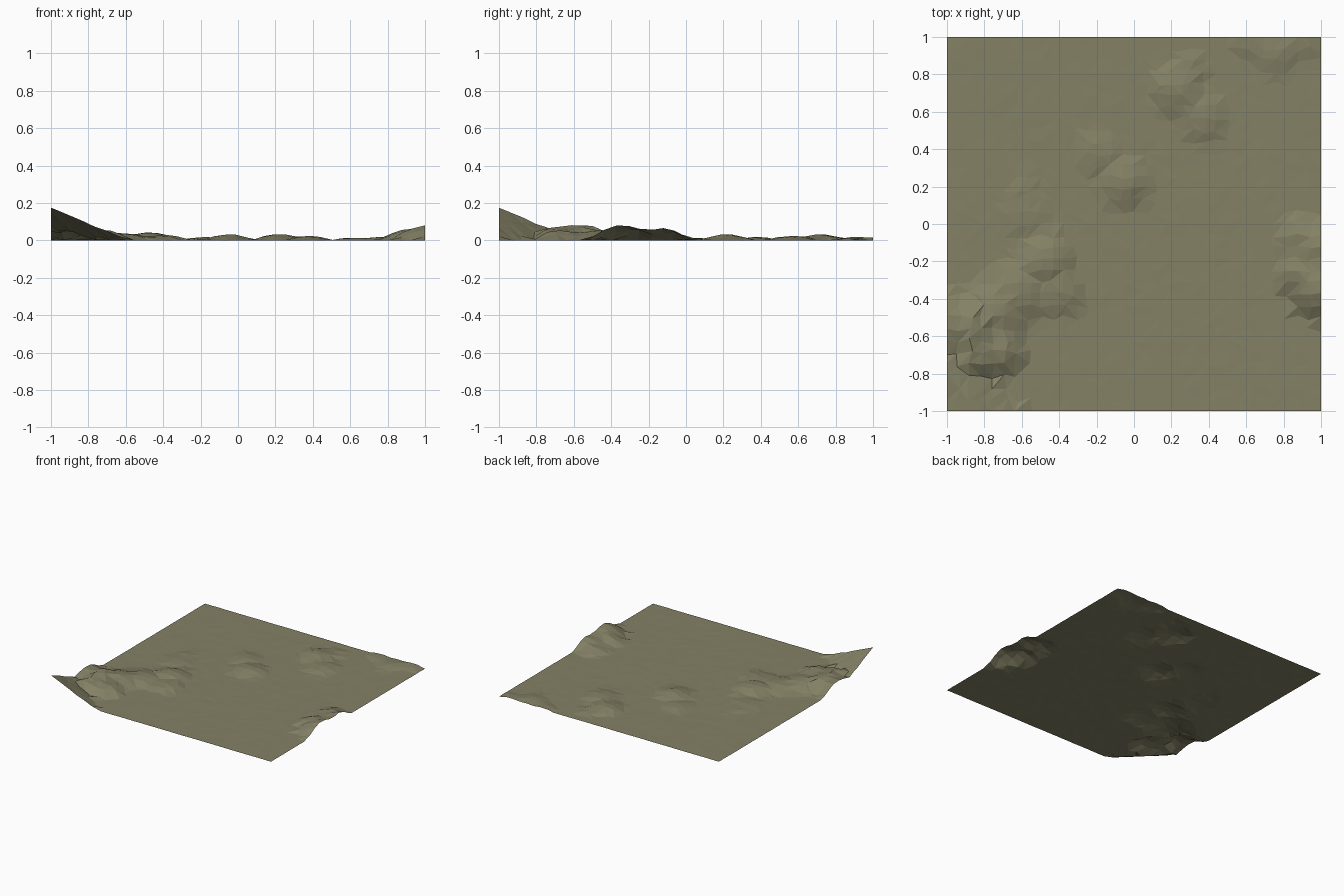
import bpy, bmesh, math, random

random.seed(7)
N = 32                       # grid cells per side

# Knolls: x, y, height, radius
KNOLLS = [
    # long ridge at the left front
    (-1.00, -0.55, 0.075, 0.20), (-0.88, -0.56, 0.085, 0.18),
    (-0.86, -0.70, 0.075, 0.14), (-0.72, -0.68, 0.060, 0.14),
    (-0.75, -0.48, 0.055, 0.20), (-0.62, -0.36, 0.040, 0.19),
    (-0.47, -0.20, 0.042, 0.17), (-0.39, -0.36, 0.030, 0.14),
    (-0.58, 0.05, 0.014, 0.14), (-0.60, 0.17, 0.010, 0.10),
    # knolls through the middle and back
    (-0.18, 0.38, 0.019, 0.13), (-0.05, 0.22, 0.033, 0.15),
    (0.22, 0.72, 0.034, 0.15), (0.30, 0.84, 0.014, 0.10),
    (0.37, 0.57, 0.025, 0.15),
    (0.60, 0.98, 0.016, 0.10), (0.76, 0.92, 0.018, 0.14),
    (0.90, 0.98, 0.016, 0.12),
    # bank on the right edge
    (1.00, -0.34, 0.080, 0.19), (0.90, -0.26, 0.060, 0.14),
    (1.00, -0.13, 0.066, 0.16), (0.89, -0.07, 0.040, 0.13),
]


def height(x, y):
    # raised front left corner
    z = max(0.0, 0.175 - 0.42 * ((x + 1) + (y + 1)))
    for kx, ky, h, r in KNOLLS:
        d = math.hypot(x - kx, y - ky) / r
        if d < 1:
            z = max(z, h * (1 - d * d) ** 1.2)
    return z


# Ground sheet: jittered grid with faceted triangles
bm = bmesh.new()
step = 2 / N
grid = []
for j in range(N + 1):
    row = []
    for i in range(N + 1):
        x, y = -1 + i * step, -1 + j * step
        if 0 < i < N:
            x += random.uniform(-0.25, 0.25) * step
        if 0 < j < N:
            y += random.uniform(-0.25, 0.25) * step
        z = height(x, y)
        z += random.uniform(0, 0.0015) + (random.uniform(-0.06, 0.06) * z if z < 0.1 else 0)
        if (i, j) == (0, 0):
            z = 0.175
        elif i == N and j in (0, N):
            z = 0
        row.append(bm.verts.new((x, y, z)))
    grid.append(row)
for j in range(N):
    for i in range(N):
        a, b = grid[j][i], grid[j][i + 1]
        c, d = grid[j + 1][i + 1], grid[j + 1][i]
        if random.random() < 0.5:
            tris = ((a, b, c), (a, c, d))
        else:
            tris = ((a, b, d), (b, c, d))
        for t in tris:
            bm.faces.new(t)

mesh = bpy.data.meshes.new("terrain")
bm.to_mesh(mesh)
bm.free()
terrain = bpy.data.objects.new("terrain", mesh)
bpy.context.collection.objects.link(terrain)

# Dry grass colour
mat = bpy.data.materials.new("dry_grass")
mat.diffuse_color = (0.23, 0.22, 0.13, 1)
mesh.materials.append(mat)
